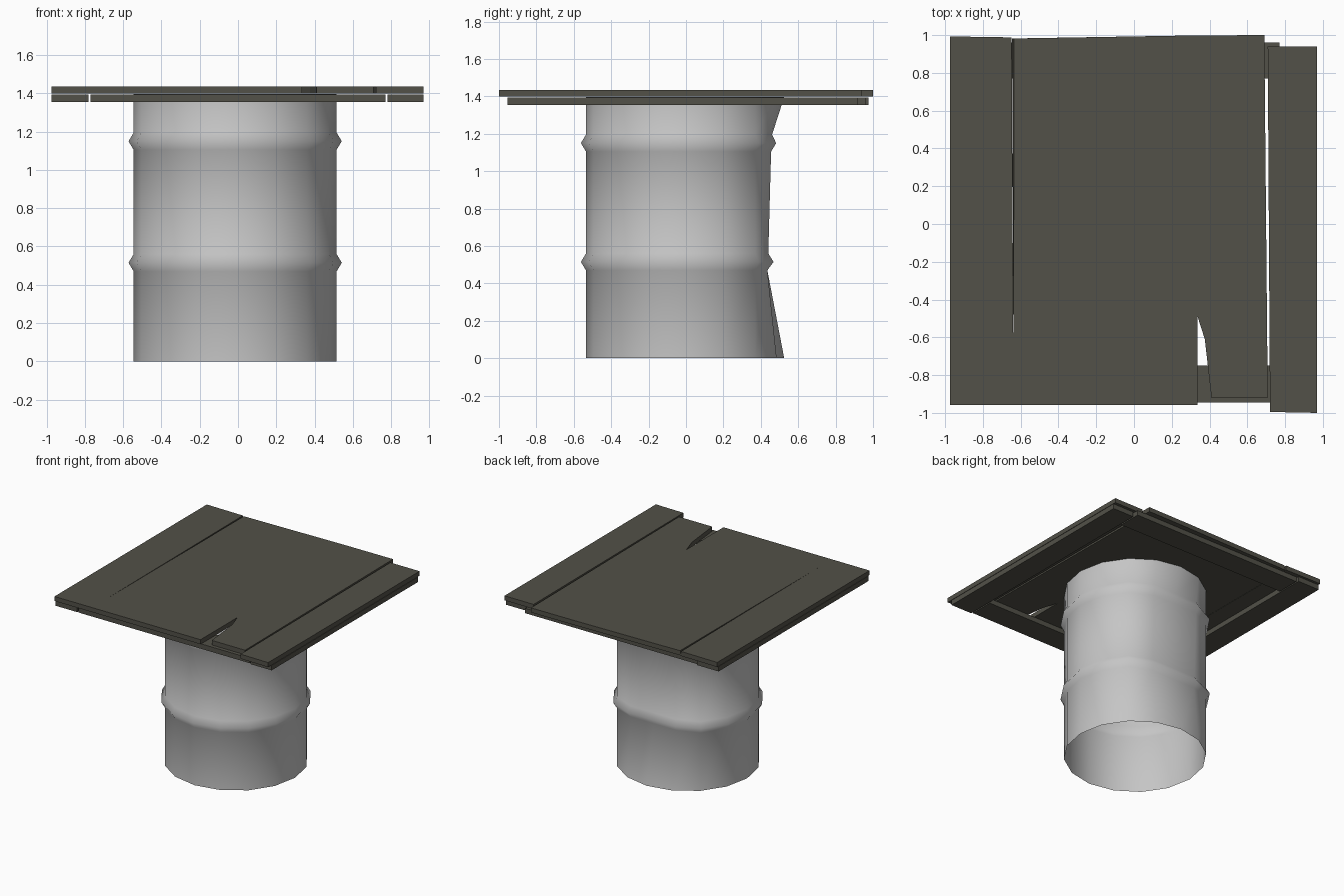
import bpy, bmesh, math

if "Cube" in bpy.data.objects:
    bpy.data.objects.remove(bpy.data.objects["Cube"])

def material(name, rgb):
    m = bpy.data.materials.new(name)
    m.diffuse_color = (*rgb, 1)
    m.use_nodes = True
    m.node_tree.nodes["Principled BSDF"].inputs["Base Color"].default_value = m.diffuse_color
    return m

wood = material("weathered dark wood", (0.085, 0.082, 0.065))
metal = material("grey drum metal", (0.56, 0.56, 0.56))

def finish(name, bm, mat, fix_normals=True):
    if fix_normals:
        bmesh.ops.recalc_face_normals(bm, faces=bm.faces)
    me = bpy.data.meshes.new(name)
    bm.to_mesh(me)
    bm.free()
    me.materials.append(mat)
    ob = bpy.data.objects.new(name, me)
    bpy.context.collection.objects.link(ob)
    return ob

def board(name, outline, z0, z1, under=None):
    """Flat board from a plan outline; 'under' is an optional different lower outline."""
    bm = bmesh.new()
    top = [bm.verts.new((x, y, z1)) for x, y in outline]
    low = [bm.verts.new((x, y, z0)) for x, y in (under or outline)]
    bm.faces.new(top)
    bm.faces.new(low[::-1])
    n = len(top)
    for i in range(n):
        j = (i + 1) % n
        bm.faces.new((low[i], low[j], top[j], top[i]))
    return finish(name, bm, wood)

def rect(x0, x1, y0, y1):
    return [(x0, y0), (x1, y0), (x1, y1), (x0, y1)]

# Frame of four bars under the table top
Z0, Z1, Z2 = 1.355, 1.395, 1.435
board("frame_bar_left", rect(-0.975, -0.78, -0.945, 0.975), Z0, Z1)
board("frame_bar_right", rect(0.78, 0.97, -0.955, 0.92), Z0, Z1)
board("frame_bar_front", rect(-0.77, 0.77, -0.945, -0.75), Z0, Z1)
board("frame_bar_back", rect(-0.77, 0.77, 0.77, 0.96), Z0, Z1)

# Wide top panel: long split on the left, broken notch at the front
tail = [(-0.975, -0.958), (0.335, -0.958), (0.335, -0.485), (0.375, -0.61), (0.41, -0.92),
        (0.708, -0.92), (0.69, 1.0), (0.3, 0.998)]
split = [(-0.635, 0.982), (-0.638, -0.8), (-0.648, 0.988)]
split_under = [(-0.645, 0.982), (-0.638, -0.8), (-0.648, 0.988)]
corner = [(-0.975, 0.993)]
board("top_panel", tail + split + corner, Z1 + 0.003, Z2, tail + split_under + corner)

# Loose plank along the right side
board("top_plank_right", [(0.72, -0.995), (0.97, -1.0), (0.97, 0.94), (0.708, 0.94)],
      Z1 + 0.003, Z2)

# Open drum: 16 sides, two rolled ridges, back wall pushed in
SIDES, R, RIDGE = 16, 0.53, 0.557
# height, radius, limit on y (the dent)
rows = [(0, R, 1), (0.47, R, 0.435), (0.515, RIDGE, 0.468), (0.56, R, 0.44),
        (1.105, R, 0.455), (1.15, RIDGE, 0.482), (1.195, R, 0.46), (1.396, R, 1)]
bm = bmesh.new()
rings = []
for z, r, limit in rows:
    ring = []
    for i in range(SIDES):
        a = 2 * math.pi * i / SIDES
        ring.append(bm.verts.new((-0.015 + r * math.cos(a),
                                  min(-0.005 + r * math.sin(a), limit), z)))
    rings.append(ring)
for lo, hi in zip(rings, rings[1:]):
    for i in range(SIDES):
        j = (i + 1) % SIDES
        bm.faces.new((lo[i], lo[j], hi[j], hi[i]))
for f in bm.faces:
    f.smooth = True
finish("drum_base", bm, metal, False)
